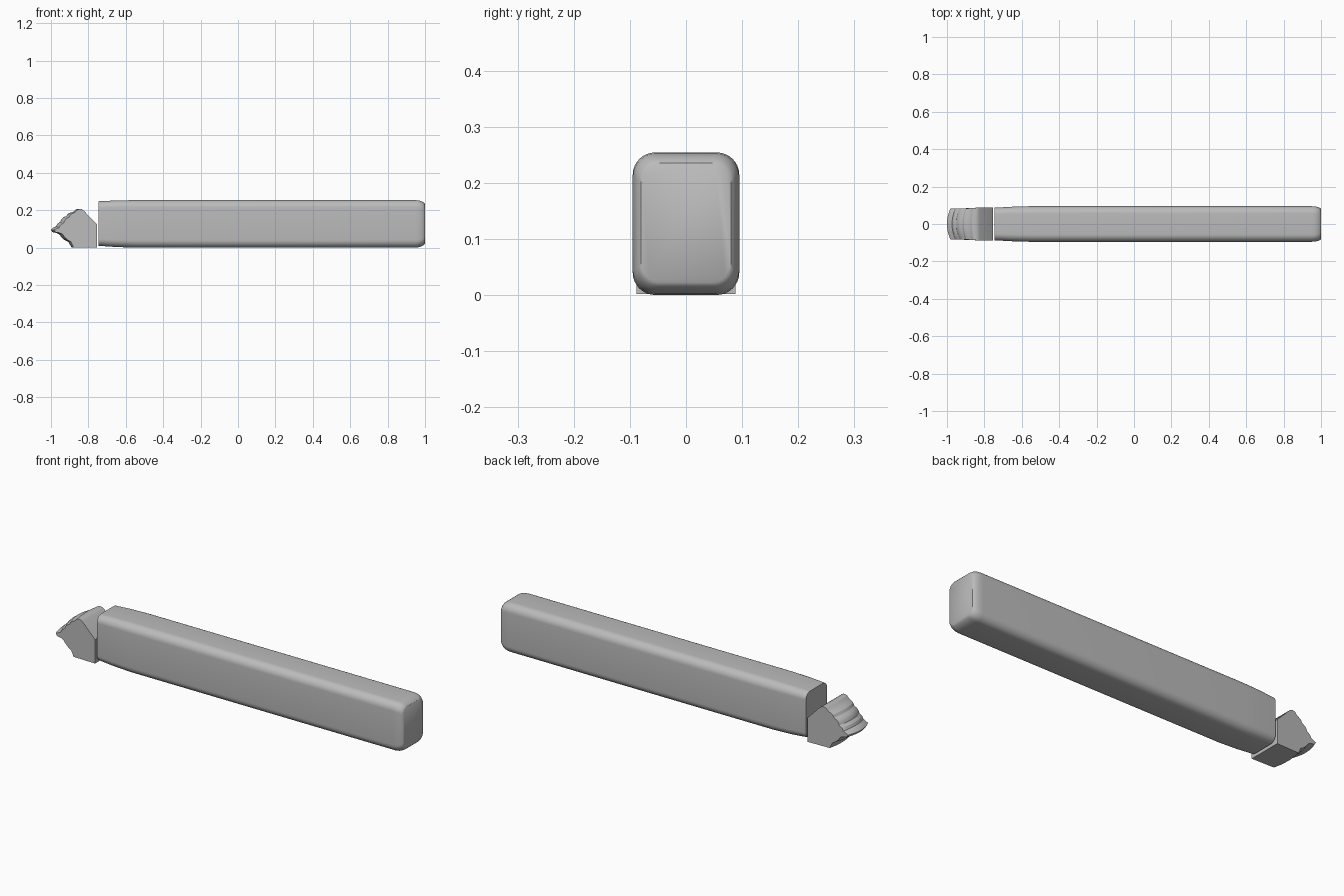
import bpy, bmesh, math

cube = bpy.data.objects.get("Cube")
if cube:
    bpy.data.objects.remove(cube, do_unlink=True)

grey = bpy.data.materials.new("plain grey")
grey.use_nodes = True
grey.diffuse_color = (0.5, 0.5, 0.5, 1)
bsdf = next(n for n in grey.node_tree.nodes if n.type == 'BSDF_PRINCIPLED')
bsdf.inputs["Base Color"].default_value = (0.5, 0.5, 0.5, 1)


def loft(name, rings, angle):
    """Skin a list of equal-sized rings and cap both ends."""
    bm = bmesh.new()
    loops = [[bm.verts.new(p) for p in ring] for ring in rings]
    n = len(loops[0])
    for a, b in zip(loops, loops[1:]):
        for i in range(n):
            j = (i + 1) % n
            bm.faces.new((a[i], a[j], b[j], b[i]))
    bm.faces.new(loops[0])
    bm.faces.new(loops[-1])
    bmesh.ops.recalc_face_normals(bm, faces=bm.faces)
    mesh = bpy.data.meshes.new(name)
    bm.to_mesh(mesh)
    bm.free()
    mesh.materials.append(grey)
    obj = bpy.data.objects.new(name, mesh)
    bpy.context.collection.objects.link(obj)
    bpy.ops.object.select_all(action='DESELECT')
    obj.select_set(True)
    bpy.context.view_layer.objects.active = obj
    bpy.ops.object.shade_smooth_by_angle(angle=math.radians(angle))
    return obj


def rounded_section(x, half, low, high, radius, steps=8):
    """Rounded rectangle across the bar at station x."""
    ring = []
    corners = ((1, high - radius, 0), (-1, high - radius, 90),
               (-1, low + radius, 180), (1, low + radius, 270))
    for side, z, start in corners:
        for k in range(steps + 1):
            a = math.radians(start + 90 * k / steps)
            ring.append((x, side * (half - radius) + radius * math.cos(a),
                         z + radius * math.sin(a)))
    return ring


# Long rounded bar: slight taper at the left, softened end at the right
stations = [(-0.745, 0.087, 0.01, 0.248, 0.036),
            (-0.66, 0.092, 0.004, 0.252, 0.038),
            (-0.56, 0.095, 0, 0.254, 0.04),
            (0.95, 0.095, 0, 0.254, 0.04),
            (0.97, 0.094, 0.003, 0.252, 0.04),
            (0.985, 0.09, 0.009, 0.247, 0.038),
            (0.995, 0.085, 0.016, 0.24, 0.036),
            (1, 0.08, 0.022, 0.235, 0.035)]
loft("long_bar", [rounded_section(*s) for s in stations], 40)

# Broken end: jagged outline bulging outwards in the middle
outline = [(-0.754, 0.002), (-0.754, 0.125), (-0.826, 0.199),
           (-0.836, 0.205), (-0.85, 0.208), (-0.866, 0.205),
           (-0.88, 0.193), (-0.892, 0.189), (-0.91, 0.181),
           (-0.918, 0.169), (-0.935, 0.162), (-0.945, 0.151),
           (-0.95, 0.138), (-0.966, 0.128), (-0.973, 0.114),
           (-0.988, 0.107), (-1.0, 0.095), (-0.993, 0.083),
           (-0.972, 0.079), (-0.955, 0.071), (-0.945, 0.056),
           (-0.928, 0.041), (-0.908, 0.032), (-0.89, 0.002)]
slices = []
for k in range(-6, 7):
    t = k / 6
    ring = []
    for x, z in outline:
        far = min(1, max(0, (-0.83 - x) / 0.1))   # only the broken side curves
        drop = 0.006 * far * t * t if z > 0.1 else 0
        ring.append((x + 0.018 * far * t * t, t * (0.088 - 0.006 * far), z - drop))
    slices.append(ring)
loft("broken_end", slices, 30)
